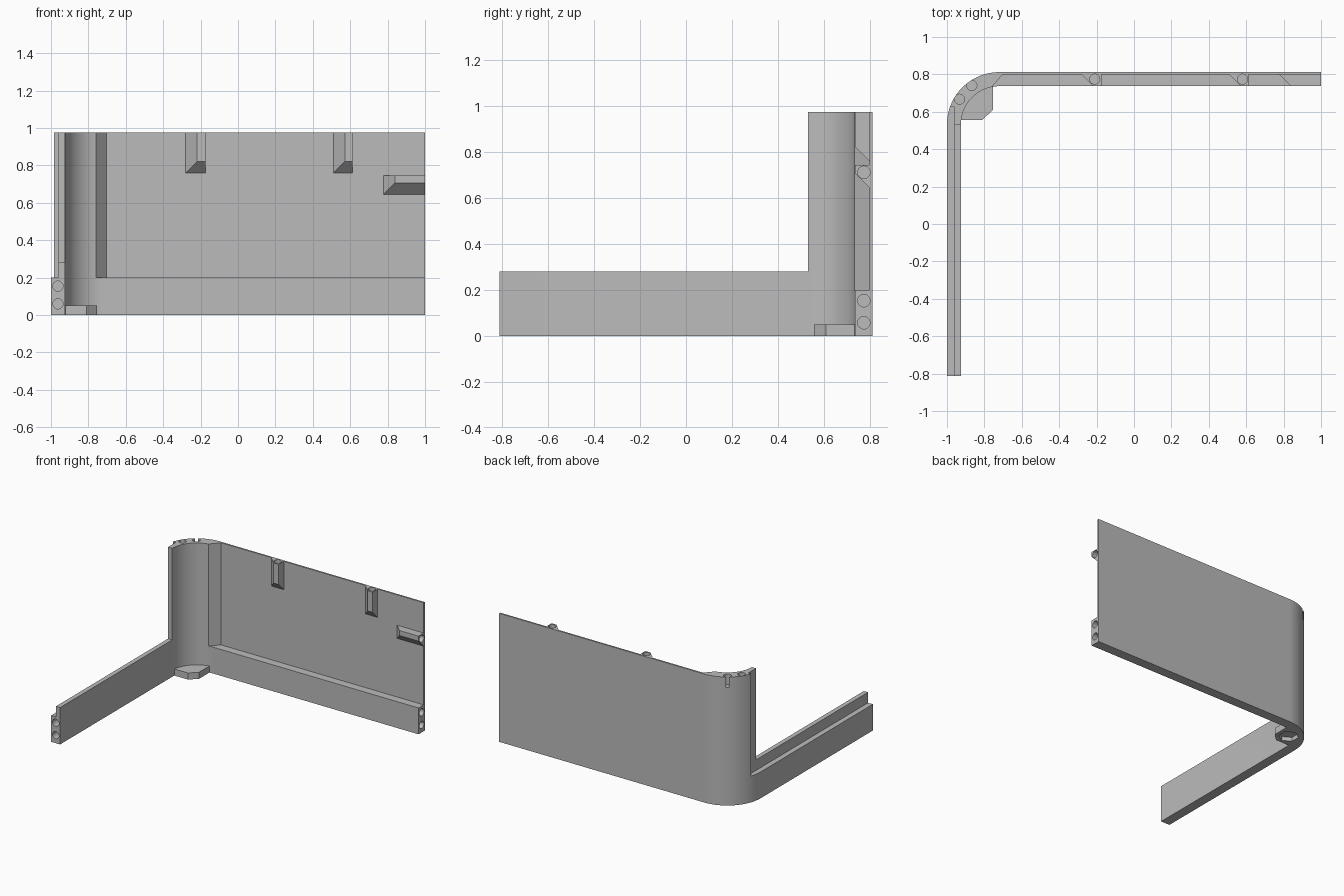
import bpy, bmesh, math
from mathutils import Vector

if "Cube" in bpy.data.objects:
    bpy.data.objects.remove(bpy.data.objects["Cube"], do_unlink=True)

TOP, BACK, RIM = 0.975, 0.812, 0.2
THICK, R_OUT = 0.075, 0.28
R_IN = R_OUT - THICK
CX, CY = -1 + R_OUT, BACK - R_OUT      # centre of the rounded corner
FRONT = BACK - THICK                   # inner face of the back wall
PANEL = BACK - 0.013                   # inner face of the thin panel

grey = bpy.data.materials.new("plain grey")
grey.use_nodes = True
grey.diffuse_color = (0.5, 0.5, 0.5, 1)
grey.node_tree.nodes["Principled BSDF"].inputs["Base Color"].default_value = (0.5, 0.5, 0.5, 1)


def finish(bm, name):
    bmesh.ops.recalc_face_normals(bm, faces=bm.faces)
    mesh = bpy.data.meshes.new(name)
    bm.to_mesh(mesh)
    bm.free()
    mesh.materials.append(grey)
    ob = bpy.data.objects.new(name, mesh)
    bpy.context.collection.objects.link(ob)
    return ob


def loft(name, lower, upper):
    """Solid between two matching outlines."""
    bm = bmesh.new()
    a = [bm.verts.new(p) for p in lower]
    b = [bm.verts.new(p) for p in upper]
    n = len(a)
    bm.faces.new(a)
    bm.faces.new(b)
    for i in range(n):
        j = (i + 1) % n
        bm.faces.new((a[i], a[j], b[j], b[i]))
    return finish(bm, name)


def prism(name, outline, z0, z1):
    return loft(name, [(x, y, z0) for x, y in outline], [(x, y, z1) for x, y in outline])


def rect(x0, x1, y0, y1):
    return [(x0, y0), (x1, y0), (x1, y1), (x0, y1)]


def bore(centre, axis, radius=0.027, length=0.16, sides=24):
    bm = bmesh.new()
    bmesh.ops.create_cone(bm, cap_ends=True, segments=sides, radius1=radius,
                          radius2=radius, depth=length)
    turn = Vector((0, 0, 1)).rotation_difference(Vector(axis)).to_matrix()
    bmesh.ops.rotate(bm, matrix=turn, verts=bm.verts)
    bmesh.ops.translate(bm, vec=centre, verts=bm.verts)
    return finish(bm, "bore_cutter")


def combine(target, tool, operation):
    """Apply a boolean and discard the tool."""
    mod = target.modifiers.new("join", 'BOOLEAN')
    mod.operation, mod.solver, mod.object = operation, 'EXACT', tool
    bpy.context.view_layer.update()
    graph = bpy.context.evaluated_depsgraph_get()
    mesh = bpy.data.meshes.new_from_object(target.evaluated_get(graph))
    target.modifiers.clear()
    target.data = mesh
    bpy.data.objects.remove(tool, do_unlink=True)


def arc(radius, steps=28):
    angles = [math.pi - math.pi / 2 * i / steps for i in range(steps + 1)]
    return [(CX + radius * math.cos(t), CY + radius * math.sin(t)) for t in angles]


# L-shaped wall with a rounded corner
outline = ([(-1, -BACK)] + arc(R_OUT) + [(1, BACK), (1, FRONT)]
           + arc(R_IN)[::-1] + [(-1 + THICK, -BACK)])
wall = prism("corner_wall", outline, 0, TOP)

# Low side arm with a stepped tongue, and the thin back panel
cutters = [
    prism("arm_cutter", rect(-1.1, -0.8, -1, CY), 0.28, 1.2),
    prism("step_cutter", rect(-1.1, -0.96, -1, 0.625), RIM, 1.2),
    prism("panel_cutter", [(-0.808, FRONT - 0.06), (-0.703, PANEL), (1.1, PANEL),
                           (1.1, FRONT - 0.06)], RIM, 1.2),
]
for cutter in cutters:
    combine(wall, cutter, 'DIFFERENCE')

# Clips with two bevelled sides: back edge, front edge, bottom and top
SLOPE = PANEL - FRONT


def clip(x0, x1, z0, z1):
    def frame(x, z, y):
        return [(x, y, z), (x1, y, z), (x1, y, z1), (x, y, z1)]
    return loft("clip", frame(x0, z0, PANEL), frame(x0 + SLOPE, z0 + SLOPE, FRONT))


for x0, x1, z0, z1 in ((-0.28, -0.175, 0.76, TOP), (0.51, 0.613, 0.76, TOP),
                       (0.777, 1, 0.645, 0.745)):
    combine(wall, clip(x0, x1, z0, z1), 'UNION')

# Corner foot, running a little way into the wall
foot = prism("corner_foot", [(-0.93, 0.557), (-0.81, 0.557), (-0.755, 0.61),
                             (-0.755, 0.76), (-0.8, 0.77), (-0.93, 0.66)], 0, 0.05)
combine(wall, foot, 'UNION')

# Peg holes in the ends, the corner top and the clips, plus a shallow pocket below
mid = FRONT + THICK / 2
holes = [((x, y, TOP), (0, 0, 1)) for x, y in
         ((-0.933, 0.667), (-0.867, 0.74), (-0.21, mid), (0.58, mid))]
holes += [((1, mid, z), (1, 0, 0)) for z in (0.057, 0.153, 0.712)]
holes += [((-0.9625, -BACK, z), (0, 1, 0)) for z in (0.06, 0.155)]
for centre, axis in holes:
    combine(wall, bore(centre, axis), 'DIFFERENCE')
combine(wall, bore((-0.845, 0.65, 0), (0, 0, 1), 0.07, 0.06, 6), 'DIFFERENCE')

# Smooth curves, crisp edges
bpy.ops.object.select_all(action='DESELECT')
wall.select_set(True)
bpy.context.view_layer.objects.active = wall
bpy.ops.object.shade_smooth_by_angle(angle=math.radians(25))
